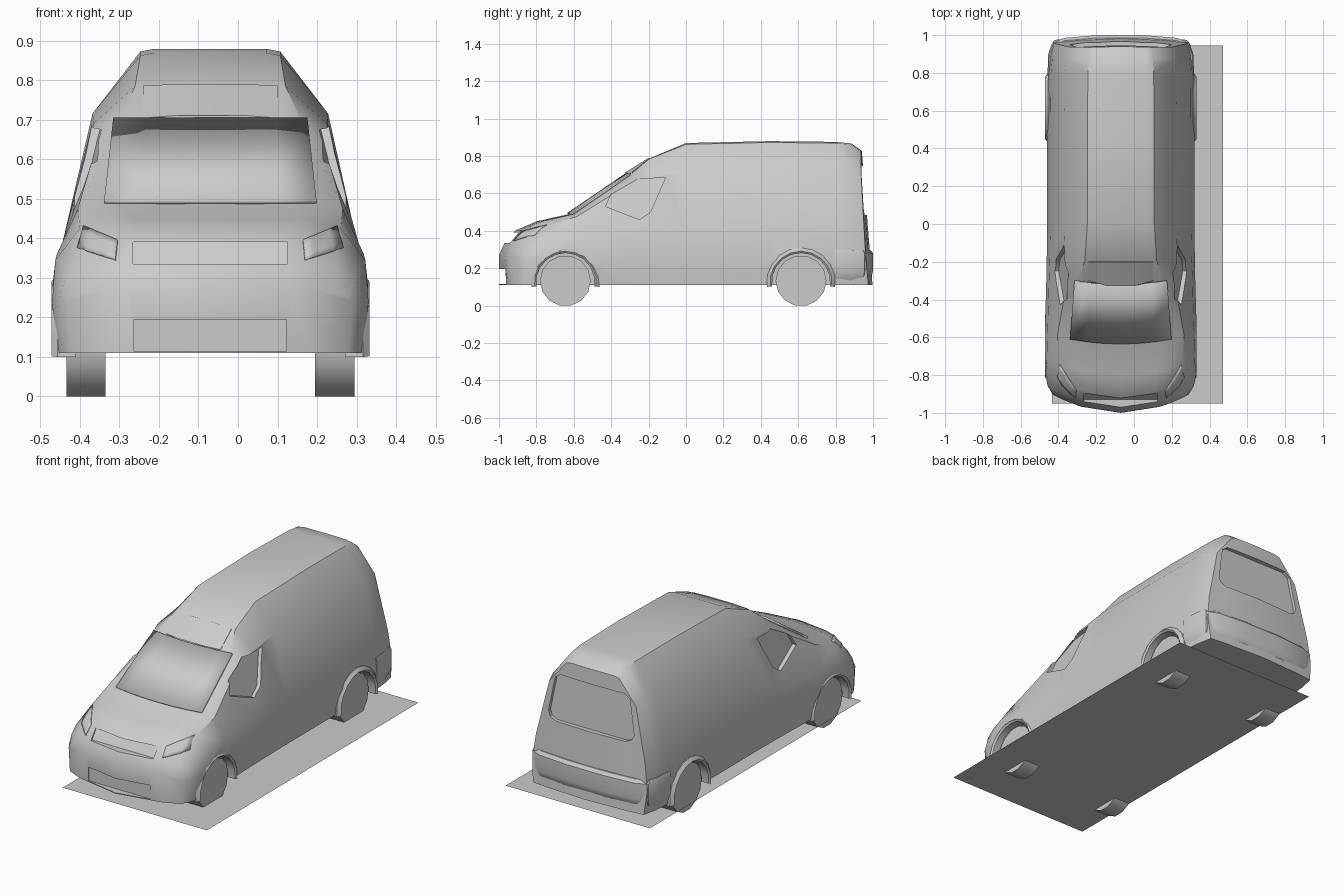
import bpy, bmesh, math
from mathutils import Vector
from mathutils.bvhtree import BVHTree

if "Cube" in bpy.data.objects:
    bpy.data.objects.remove(bpy.data.objects["Cube"])

CX = -0.07  # the van sits left of the ground plate's centre


def finish(name, bm, smooth=True):
    bmesh.ops.recalc_face_normals(bm, faces=bm.faces[:])
    me = bpy.data.meshes.new(name)
    bm.to_mesh(me)
    ob = bpy.data.objects.new(name, me)
    ob.location.x = CX
    bpy.context.collection.objects.link(ob)
    if smooth:
        shade(ob)
    return ob


def shade(ob):
    bpy.ops.object.select_all(action='DESELECT')
    ob.select_set(True)
    bpy.context.view_layer.objects.active = ob
    bpy.ops.object.shade_smooth_by_angle(angle=math.radians(35))


def loft(name, loops, smooth=True):
    """Skin closed loops of equal length and cap both ends."""
    bm = bmesh.new()
    rows = [[bm.verts.new(p) for p in lp] for lp in loops]
    n = len(rows[0])
    for a, b in zip(rows, rows[1:]):
        for i in range(n):
            bm.faces.new((a[i], a[(i + 1) % n], b[(i + 1) % n], b[i]))
    bm.faces.new(rows[0])
    bm.faces.new(rows[-1])
    return finish(name, bm, smooth)


def cut(ob, cutter):
    m = ob.modifiers.new("cut", 'BOOLEAN')
    m.operation = 'DIFFERENCE'
    m.object = cutter
    bpy.ops.object.select_all(action='DESELECT')
    bpy.context.view_layer.objects.active = ob
    bpy.ops.object.modifier_apply(modifier=m.name)
    bpy.data.objects.remove(cutter)


def wheel_loop(x, y, r, n, z=0.132):
    off = math.pi / n
    return [(x, y + r * math.sin(off + 2 * math.pi * i / n),
             z - r * math.cos(off + 2 * math.pi * i / n)) for i in range(n)]


# Body stations: y, bend, tilt, roof z/w, shoulder z/w, belt z/w, widest w
stations = [
    (-1.00, .12, 0, .27, .26, .262, .31, .252, .345, .36),
    (-.97, .12, 0, .335, .25, .32, .32, .30, .365, .387),
    (-.915, .12, 0, .40, .23, .375, .32, .33, .377, .40),
    (-.80, .08, 0, .45, .24, .425, .33, .345, .392, .403),
    (-.62, .05, 0, .49, .28, .475, .335, .36, .388, .402),
    (-.33, .04, 0, .685, .235, .645, .285, .37, .38, .394),
    (-.20, .02, 0, .785, .19, .69, .295, .38, .376, .392),
    (0, 0, 0, .862, .177, .715, .298, .385, .372, .39),
    (.45, 0, 0, .872, .177, .715, .298, .385, .372, .39),
    (.80, 0, 0, .868, .174, .715, .295, .385, .370, .386),
    (.885, -.02, .03, .86, .17, .71, .288, .385, .362, .378),
    (.942, -.03, .08, .82, .165, .69, .272, .38, .343, .36),
]
bm = bmesh.new()
rows = []
for y, bend, tilt, zt, wt, zs, ws, zb, wb, wm in stations:
    c = .007 if y > -.1 else 0
    wl = wm - .012
    sec = [(0, zt + c), (wt * .8, zt + c), (wt, zt), (ws, zs), (wb, zb),
           (wm, .24), (wl, .11), (wl * .75, .11), (0, .11)]
    rows.append([bm.verts.new((x, y + bend * (x / .4) ** 2 + tilt * (.8 - z), z))
                 for x, z in sec])
for a, b in zip(rows, rows[1:]):
    for i in range(8):
        bm.faces.new((a[i], a[i + 1], b[i + 1], b[i]))
for r in (rows[0], rows[-1]):
    for i in range(3):
        bm.faces.new((r[i], r[i + 1], r[7 - i], r[8 - i]))
    bm.faces.new((r[3], r[4], r[5]))
bmesh.ops.mirror(bm, geom=bm.verts[:] + bm.edges[:] + bm.faces[:],
                 axis='X', merge_dist=.0005)
bmesh.ops.remove_doubles(bm, verts=bm.verts[:], dist=.0005)
bmesh.ops.recalc_face_normals(bm, faces=bm.faces[:])
tree = BVHTree.FromBMesh(bm)
body = finish("van_body", bm, False)

# Wheel wells
AXLES = (-.645, .615)
for y in AXLES:
    for s in (-1, 1):
        cut(body, loft("well_cutter", [wheel_loop(s * .24, y, .165, 14),
                                       wheel_loop(s * .5, y, .165, 14)], False))

# Recessed door windows
win = [(-.43, .53), (-.40, .595), (-.26, .675), (-.11, .685), (-.19, .50), (-.25, .46)]
for s in (-1, 1):
    inner = [(s * (.277 + (.685 - z) * .272 + .07 * (y + .11)), y, z) for y, z in win]
    cut(body, loft("window_cutter", [inner, [(s * .5, y, z) for y, z in win]], False))

# Recessed rear window
half = [(.20, .745), (.235, .72), (.268, .53), (.255, .50), (.22, .485)]
rear = half + [(-x, z) for x, z in reversed(half)]
cut(body, loft("rear_window_cutter",
               [[(x, .922 + .08 * (.8 - z) - .03 * (x / .4) ** 2, z) for x, z in rear],
                [(x, 1.2, z) for x, z in rear]], False))


# Front openings: upper grille and lower intake
def front_box(y0, y1, w, z0, z1):
    q = [(-w, z0), (w, z0), (w, z1), (-w, z1)]
    return loft("front_cutter", [[(x, -1.2, z) for x, z in q],
                                 [(x, y0 if z == z0 else y1, z) for x, z in q]], False)


cut(body, front_box(-.928, -.89, .195, .335, .39))
cut(body, front_box(-.958, -.958, .193, .115, .195))
shade(body)


# Windscreen and headlights as thin curved panels
def panel(name, fn, nu, nv, thick):
    bm = bmesh.new()
    g = [[bm.verts.new(fn(i / nu, j / nv)) for i in range(nu + 1)] for j in range(nv + 1)]
    for j in range(nv):
        for i in range(nu):
            bm.faces.new((g[j][i], g[j][i + 1], g[j + 1][i + 1], g[j + 1][i]))
    ob = finish(name, bm)
    m = ob.modifiers.new("thickness", 'SOLIDIFY')
    m.thickness = thick
    m.offset = 0
    return ob


def screen(u, v):
    x = (2 * u - 1) * (.268 + (.245 - .268) * v)
    return (x, -.632 + .31 * v + .055 * (x / .4) ** 2, .49 + .211 * v)


panel("windscreen", screen, 6, 1, .012)

lamp = [Vector(p) for p in ((.24, .345), (.335, .375), (.32, .43), (.235, .395))]
for s in (-1, 1):
    def lamp_fn(u, v):
        p = lamp[0].lerp(lamp[1], u).lerp(lamp[3].lerp(lamp[2], u), v)
        hit = tree.ray_cast(Vector((s * p.x, -2, p.y)), Vector((0, 1, 0)))[0]
        return (s * p.x, (hit.y if hit else -.8) - .003, p.y)
    panel("headlight", lamp_fn, 4, 4, .006)

# Roof lip above the windscreen
loft("roof_lip", [[(-.17, -.305, .69), (-.08, -.325, .69), (.08, -.325, .69), (.17, -.305, .69),
                   (.17, -.30, .704), (.08, -.325, .711), (-.08, -.325, .711), (-.17, -.30, .704)],
                  [(-.17, -.19, .76), (-.08, -.19, .76), (.08, -.19, .76), (.17, -.19, .76),
                   (.17, -.2, .786), (.08, -.2, .79), (-.08, -.2, .79), (-.17, -.2, .786)]])

# Rear bumper
plan = [(.388, .79), (.384, .90), (.365, .955), (.30, .985), (.12, 1.0)]
plan = plan + [(-x, y) for x, y in reversed(plan)]
loft("rear_bumper", [[(x * k, .79 + (y - .79) * f, z) for x, y in plan]
                     for z, k, f in ((.125, .95, .80), (.16, .99, .97), (.19, 1, 1),
                                     (.28, 1, 1), (.298, .985, .93))])

# Wheels and arch flares
for y in AXLES:
    for s in (-1, 1):
        loft("wheel", [wheel_loop(s * .265, y, .136, 14, .1326),
                       wheel_loop(s * .364, y, .136, 14, .1326)])
        arc = []
        for i in range(11):
            a = math.radians(-8 + 196 * i / 10)
            arc.append([(s * x, y + r * math.cos(a), .125 + r * math.sin(a))
                        for r, x in ((.156, .34), (.156, .394), (.166, .402),
                                     (.184, .386), (.184, .34))])
        loft("arch_flare", arc)

# Ground plate
bm = bmesh.new()
bm.faces.new([bm.verts.new((x - CX, y, .027)) for x, y in
              ((-.435, -.95), (.47, -.95), (.47, .945), (-.435, .945))])
finish("ground_plate", bm, False)
